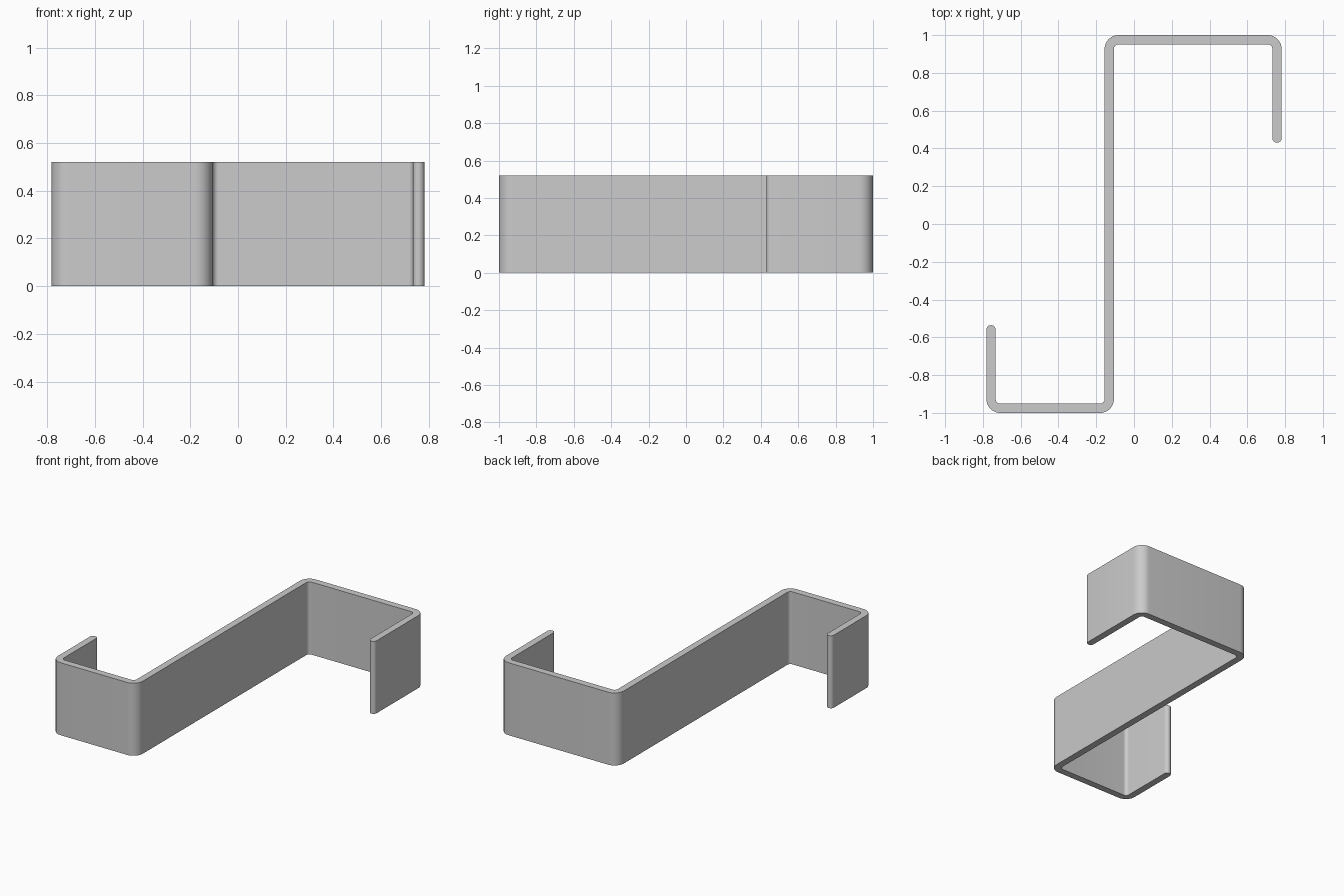
import bpy, bmesh, math
from mathutils import Vector

cube = bpy.data.objects.get("Cube")
if cube:
    bpy.data.objects.remove(cube, do_unlink=True)

HALF = 0.0245      # half the strip thickness
BEND = 0.049       # centreline bend radius
HEIGHT = 0.52
STEPS = 12

# Centreline of the bent strip, from the short hook to the long hook
path = [Vector(p) for p in ((-0.757, -0.56), (-0.757, -0.9755), (-0.131, -0.9755),
                            (-0.131, 0.9755), (0.757, 0.9755), (0.757, 0.455))]


def left_of(d):
    return Vector((-d.y, d.x))


def cap(centre, direction):
    """Half-round strip end, swept from its right side to its left side."""
    side = left_of(direction)
    angles = [math.pi * i / STEPS for i in range(STEPS + 1)]
    return [centre - side * HALF * math.cos(a) + direction * HALF * math.sin(a) for a in angles]


# Offset both sides of the centreline, rounding each corner about one centre
left, right = [], []
for before, corner, after in zip(path, path[1:], path[2:]):
    d0, d1 = (corner - before).normalized(), (after - corner).normalized()
    turn = 1 if d0.cross(d1) > 0 else -1
    centre = corner + (d1 - d0) * BEND
    for i in range(STEPS + 1):
        a = math.pi / 2 * i / STEPS
        out = -d1 * math.cos(a) + d0 * math.sin(a)
        left.append(centre + out * (BEND - turn * HALF))
        right.append(centre + out * (BEND + turn * HALF))

start = (path[0] - path[1]).normalized()
end = (path[-1] - path[-2]).normalized()
outline = right + cap(path[-1], end) + left[::-1] + cap(path[0], start)

# Extrude the outline into the strip
bm = bmesh.new()
base = bm.faces.new([bm.verts.new((p.x, p.y, 0)) for p in outline])
top = bmesh.ops.extrude_face_region(bm, geom=[base], use_keep_orig=True)
bmesh.ops.translate(bm, vec=(0, 0, HEIGHT),
                    verts=[g for g in top["geom"] if isinstance(g, bmesh.types.BMVert)])
bmesh.ops.recalc_face_normals(bm, faces=bm.faces)
bmesh.ops.triangulate(bm, faces=[f for f in bm.faces if len(f.verts) > 4])
mesh = bpy.data.meshes.new("bent_strip_hook")
bm.to_mesh(mesh)
bm.free()

# Plain grey metal
grey = bpy.data.materials.new("plain_grey")
grey.use_nodes = True
colour = (0.6, 0.6, 0.6, 1)
grey.diffuse_color = colour
grey.node_tree.nodes["Principled BSDF"].inputs["Base Color"].default_value = colour
mesh.materials.append(grey)

hook = bpy.data.objects.new("bent_strip_hook", mesh)
bpy.context.collection.objects.link(hook)
bpy.context.view_layer.objects.active = hook
hook.select_set(True)
bpy.ops.object.shade_smooth_by_angle(angle=math.radians(30))
